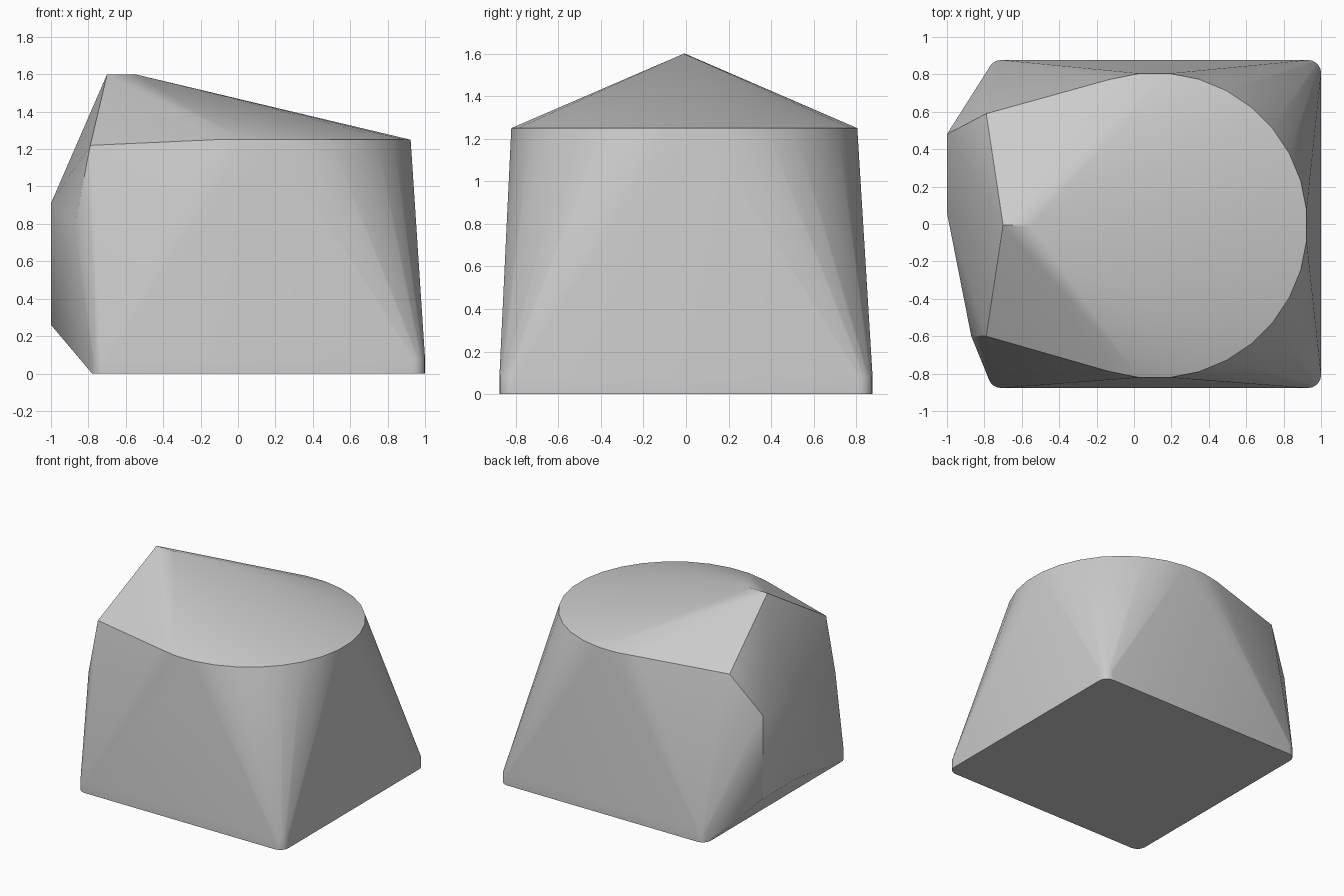
import bpy, bmesh
from math import cos, sin, pi, radians

cube = bpy.data.objects.get("Cube")
if cube:
    bpy.data.objects.remove(cube, do_unlink=True)

grey = bpy.data.materials.new("light_grey")
grey.use_nodes = True
color = (0.6, 0.6, 0.6, 1)
grey.diffuse_color = color
grey.node_tree.nodes["Principled BSDF"].inputs["Base Color"].default_value = color


def rounded_foot(x0, x1, half_y, radius, height, steps=5):
    """Points of a low slab with rounded vertical corners."""
    pts = []
    for sx, cx in ((-1, x0 + radius), (1, x1 - radius)):
        for sy in (-1, 1):
            for i in range(steps + 1):
                a = pi / 2 * i / steps
                x = cx + sx * radius * cos(a)
                y = sy * (half_y - radius + radius * sin(a))
                pts += [(x, y, 0), (x, y, height)]
    return pts


def rim(cx, cy, z, radius, sides=32):
    """Points of the round top edge, with a flat side facing +x."""
    return [(cx + radius * cos((i + 0.5) * 2 * pi / sides),
             cy + radius * sin((i + 0.5) * 2 * pi / sides), z) for i in range(sides)]


points = rounded_foot(-0.78, 1.0, 0.877, 0.07, 0.08)
points += rim(0.11, -0.008, 1.25, 0.817)
# Short roof ridge and the two eave corners
points += [(-0.70, -0.005, 1.6), (-0.55, -0.01, 1.6)]
points += [(-0.79, 0.59, 1.22), (-0.79, -0.60, 1.22)]
# Flat end plate and the side corner next to it
points += [(-1.0, y, z) for y in (0.06, 0.48) for z in (0.26, 0.91)]
points.append((-0.87, -0.60, 0.80))

# Wrap all parts in one tight skin
bm = bmesh.new()
for p in points:
    bm.verts.new(p)
hull = bmesh.ops.convex_hull(bm, input=bm.verts[:])
loose = {g for g in hull["geom_interior"] + hull["geom_unused"]
         if isinstance(g, bmesh.types.BMVert)}
bmesh.ops.delete(bm, geom=list(loose), context="VERTS")
bmesh.ops.dissolve_limit(bm, angle_limit=radians(0.5), verts=bm.verts[:], edges=bm.edges[:])
bmesh.ops.recalc_face_normals(bm, faces=bm.faces[:])

mesh = bpy.data.meshes.new("wrapped_body")
bm.to_mesh(mesh)
bm.free()
mesh.materials.append(grey)
body = bpy.data.objects.new("wrapped_body", mesh)
bpy.context.collection.objects.link(body)
bpy.context.view_layer.objects.active = body
body.select_set(True)
bpy.ops.object.shade_smooth_by_angle(angle=radians(30))
